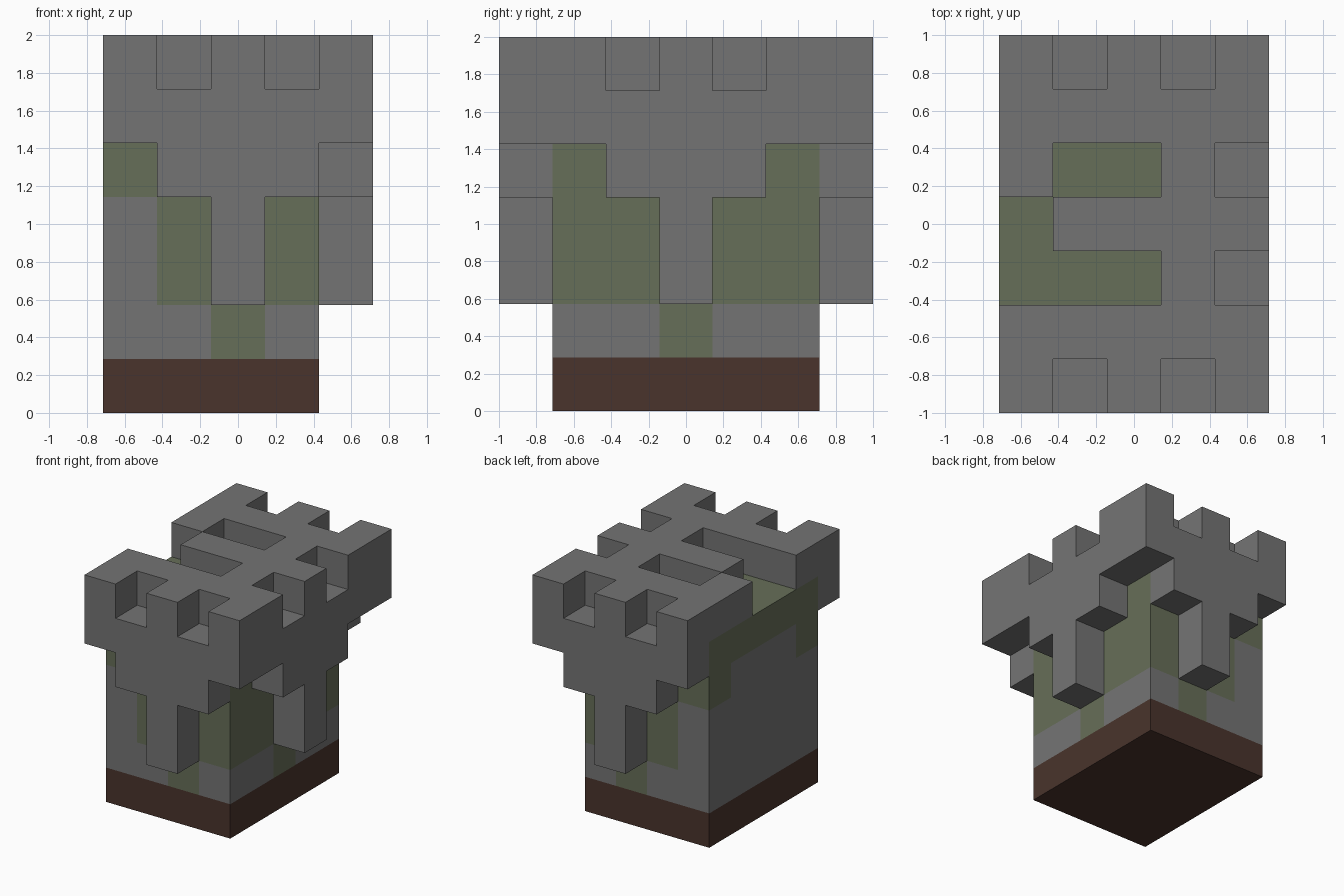
import bpy
import bmesh
from mathutils import Vector

cube = bpy.data.objects.get("Cube")
if cube:
    bpy.data.objects.remove(cube)

U = 2 / 7  # edge of one block


def material(name, colour):
    mat = bpy.data.materials.new(name)
    mat.use_nodes = True
    rgba = (*colour, 1)
    mat.diffuse_color = rgba
    mat.node_tree.nodes["Principled BSDF"].inputs["Base Color"].default_value = rgba
    return mat


STONE, MOSS, EARTH = range(3)
MATERIALS = [
    material("grey stone", (0.175, 0.175, 0.175)),
    material("mossy green", (0.134, 0.158, 0.098)),
    material("brown earth", (0.068, 0.034, 0.025)),
]


def block(xs, ys, zs):
    """All grid cells in three index ranges."""
    return {(i, j, k) for i in xs for j in ys for k in zs}


# Foot and body: flush with the right side, set in on the other three
foot = block(range(4), range(1, 6), [0])
body = block(range(4), range(1, 6), range(1, 6))

# Crown: top slab with rim notches and an open winding groove
crown = block(range(5), range(7), [6])
crown -= block([1, 3], [0, 6], [6]) | block([4], [2, 4], [6])
crown -= block([1, 2], [4], [6]) | block(range(3), [2], [6]) | block([0], [3], [6])

# Overhang: rim below the crown with stepped drips on three sides
overhang = block(range(5), [0, 6], [5]) | block([4], range(7), [5])
overhang |= block([1, 2, 3], [0, 6], [4]) | block([4], [2, 3, 4], [4])
overhang |= block([2], [0, 6], [2, 3]) | block([4], [3], [2, 3])

solid = foot | body | crown | overhang


def body_paint(cell):
    """Moss hangs one or two blocks lower than the drips."""
    i, j, k = cell
    start = 5
    if j in (1, 5):
        start = (4, 2, 1, 2)[i]
    elif i == 3:
        start = 1 if j == 3 else 2
    return MOSS if k >= start else STONE


def build(name, cells, paint):
    """Make a mesh from the exposed sides of the cells, with flat areas merged."""
    bm = bmesh.new()
    for cell in sorted(cells):
        centre = Vector(((cell[0] - 2) * U, (cell[1] - 3) * U, (cell[2] + 0.5) * U))
        for axis in range(3):
            for sign in (-1, 1):
                step = [0, 0, 0]
                step[axis] = sign
                if tuple(c + s for c, s in zip(cell, step)) in solid:
                    continue
                n = Vector(step)
                a = Vector((step[2], step[0], step[1]))
                b = n.cross(a)
                corners = (-a - b, a - b, a + b, b - a)
                verts = [bm.verts.new(centre + (n + c) * U / 2) for c in corners]
                bm.faces.new(verts).material_index = paint(cell)
    bmesh.ops.remove_doubles(bm, verts=bm.verts, dist=0.001)
    bmesh.ops.dissolve_limit(bm, angle_limit=0.01, verts=bm.verts,
                             edges=bm.edges, delimit={'MATERIAL'})
    mesh = bpy.data.meshes.new(name)
    bm.to_mesh(mesh)
    bm.free()
    for mat in MATERIALS:
        mesh.materials.append(mat)
    obj = bpy.data.objects.new(name, mesh)
    bpy.context.collection.objects.link(obj)


build("earth_foot", foot, lambda cell: EARTH)
build("mossy_body", body, body_paint)
build("notched_crown", crown, lambda cell: STONE)
build("dripping_overhang", overhang, lambda cell: STONE)
